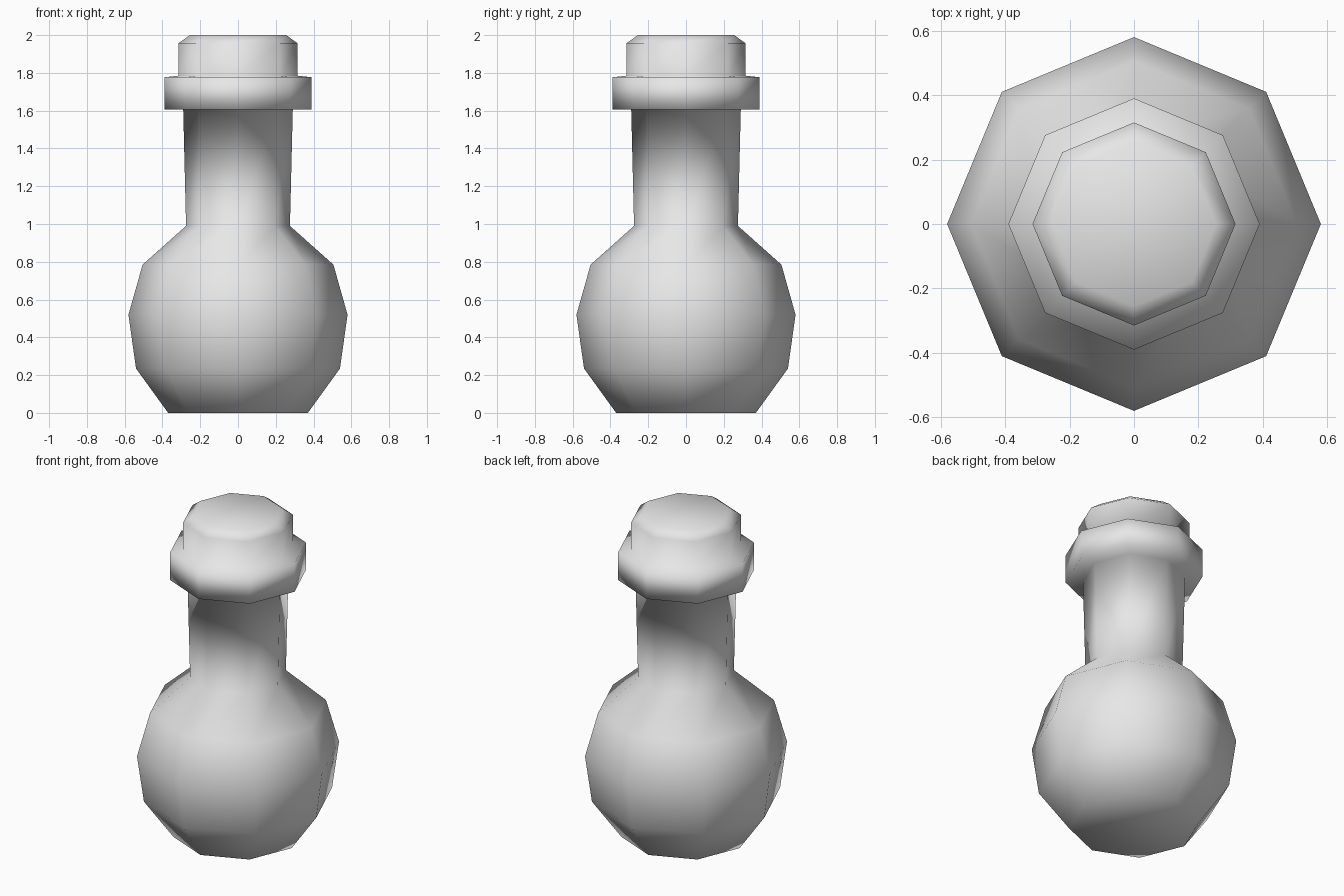
import bpy
import bmesh
from math import cos, sin, pi

cube = bpy.data.objects.get("Cube")
if cube:
    bpy.data.objects.remove(cube, do_unlink=True)

SIDES = 8


def make_material(name, colour):
    mat = bpy.data.materials.new(name)
    mat.use_nodes = True
    mat.diffuse_color = colour
    mat.node_tree.nodes["Principled BSDF"].inputs["Base Color"].default_value = colour
    return mat


def lathe(name, profile, mat):
    """Turn a (radius, height) profile into a closed, smooth solid."""
    bm = bmesh.new()
    angles = [2 * pi * i / SIDES for i in range(SIDES)]
    rings = [[bm.verts.new((r * cos(a), r * sin(a), z)) for a in angles]
             for r, z in profile]
    for low, high in zip(rings, rings[1:]):
        for i in range(SIDES):
            j = (i + 1) % SIDES
            bm.faces.new((low[i], low[j], high[j], high[i]))
    bm.faces.new(rings[0][::-1])
    bm.faces.new(rings[-1])
    for face in bm.faces:
        face.smooth = True
    mesh = bpy.data.meshes.new(name)
    bm.to_mesh(mesh)
    bm.free()
    mesh.materials.append(mat)
    obj = bpy.data.objects.new(name, mesh)
    bpy.context.collection.objects.link(obj)
    return obj


# Sections of the flask, joined into one continuous smooth skin
bulb = [(0.37, 0), (0.54, 0.235), (0.58, 0.52), (0.505, 0.785)]
neck = [(0.275, 0.99), (0.29, 1.605)]
collar = [(0.39, 1.605), (0.39, 1.777)]
stopper = [(0.315, 1.785), (0.315, 1.957), (0.255, 2.0)]

grey = make_material("plain grey", (0.8, 0.8, 0.8, 1))
lathe("flask", bulb + neck + collar + stopper, grey)
